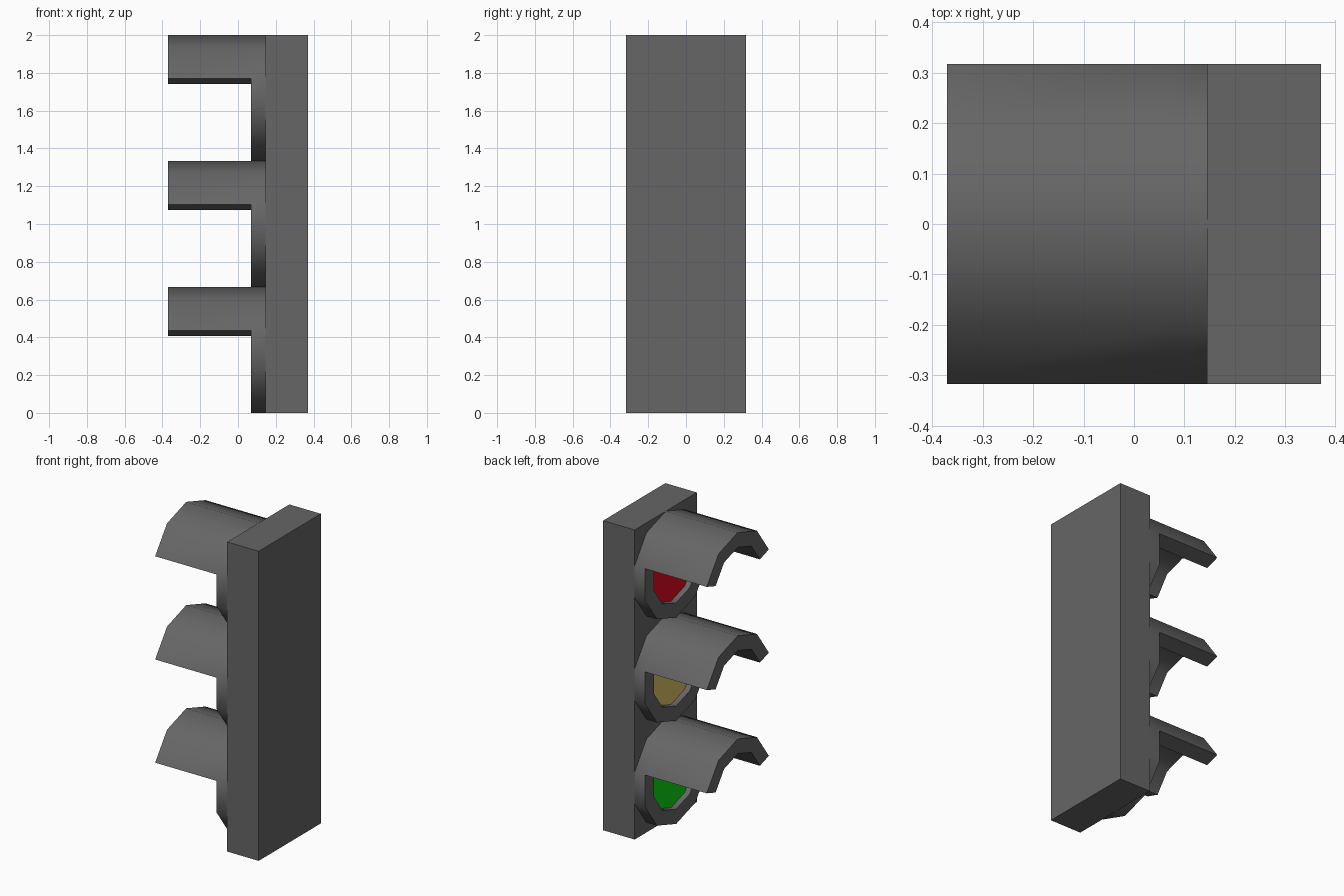
import bpy, bmesh, math

if "Cube" in bpy.data.objects:
    bpy.data.objects.remove(bpy.data.objects["Cube"])

SIDES, R_OUT, R_IN = 10, 1 / 3, 0.238
X_TIP, X_RIM, X_LENS, X_PLATE, X_BACK = -0.37, 0.07, 0.107, 0.145, 0.37


def material(name, rgb):
    m = bpy.data.materials.new(name)
    m.diffuse_color = (*rgb, 1)
    m.use_nodes = True
    m.node_tree.nodes["Principled BSDF"].inputs["Base Color"].default_value = m.diffuse_color
    return m


grey = material("dark_grey", (0.133, 0.133, 0.133))
lamps = [("green", material("green", (0.004, 0.68, 0.006))),
         ("yellow", material("yellow", (0.74, 0.54, 0.13))),
         ("red", material("red", (0.72, 0.003, 0.012)))]


def finish(name, bm, mat, smooth=False):
    bmesh.ops.recalc_face_normals(bm, faces=bm.faces)
    me = bpy.data.meshes.new(name)
    bm.to_mesh(me)
    bm.free()
    ob = bpy.data.objects.new(name, me)
    bpy.context.collection.objects.link(ob)
    me.materials.append(mat)
    if smooth:
        bpy.ops.object.select_all(action='DESELECT')
        ob.select_set(True)
        bpy.context.view_layer.objects.active = ob
        bpy.ops.object.shade_smooth_by_angle(angle=math.radians(40))
    return ob


def loop(bm, x, r, zc, n=SIDES):
    # decagon points starting at 18 degrees, so a corner points up
    return [bm.verts.new((x, r * math.cos(a), zc + r * math.sin(a)))
            for a in (math.radians(18 + 36 * i) for i in range(n))]


def bridge(bm, a, b, closed=True):
    n = len(a)
    for i in range(n if closed else n - 1):
        j = (i + 1) % n
        bm.faces.new((a[i], a[j], b[j], b[i]))


# back plate
bm = bmesh.new()
bmesh.ops.create_cube(bm, size=1)
w = 2 * R_OUT * math.cos(math.radians(18))
for v in bm.verts:
    v.co = ((X_PLATE + X_BACK) / 2 + v.co.x * (X_BACK - X_PLATE), v.co.y * w, 1 + v.co.z * 2)
finish("back_plate", bm, grey)

for k, (name, mat) in enumerate(lamps):
    zc = (2 * k + 1) / 3
    # rim ring with the visor growing from its upper four sides
    bm = bmesh.new()
    back_o, back_i = loop(bm, X_PLATE, R_OUT, zc), loop(bm, X_PLATE, R_IN, zc)
    rim_o, rim_i = loop(bm, X_RIM, R_OUT, zc), loop(bm, X_RIM, R_IN, zc)
    tip_o, tip_i = loop(bm, X_TIP, R_OUT, zc, 5), loop(bm, X_TIP, R_IN, zc, 5)
    bridge(bm, back_o, rim_o)
    bridge(bm, back_i, rim_i)
    bridge(bm, back_o, back_i)
    bridge(bm, rim_o[4:] + rim_o[:1], rim_i[4:] + rim_i[:1], False)
    bridge(bm, rim_o[:5], tip_o, False)
    bridge(bm, rim_i[:5], tip_i, False)
    bridge(bm, tip_o, tip_i, False)
    for e in (0, 4):
        bm.faces.new((rim_o[e], rim_i[e], tip_i[e], tip_o[e]))
    finish(name + "_visor", bm, grey, True)

    # coloured lens recessed in the rim
    bm = bmesh.new()
    front, rear = loop(bm, X_LENS, R_IN, zc), loop(bm, X_PLATE, R_IN, zc)
    bridge(bm, front, rear)
    bm.faces.new(front)
    bm.faces.new(rear)
    finish(name + "_lens", bm, mat)
